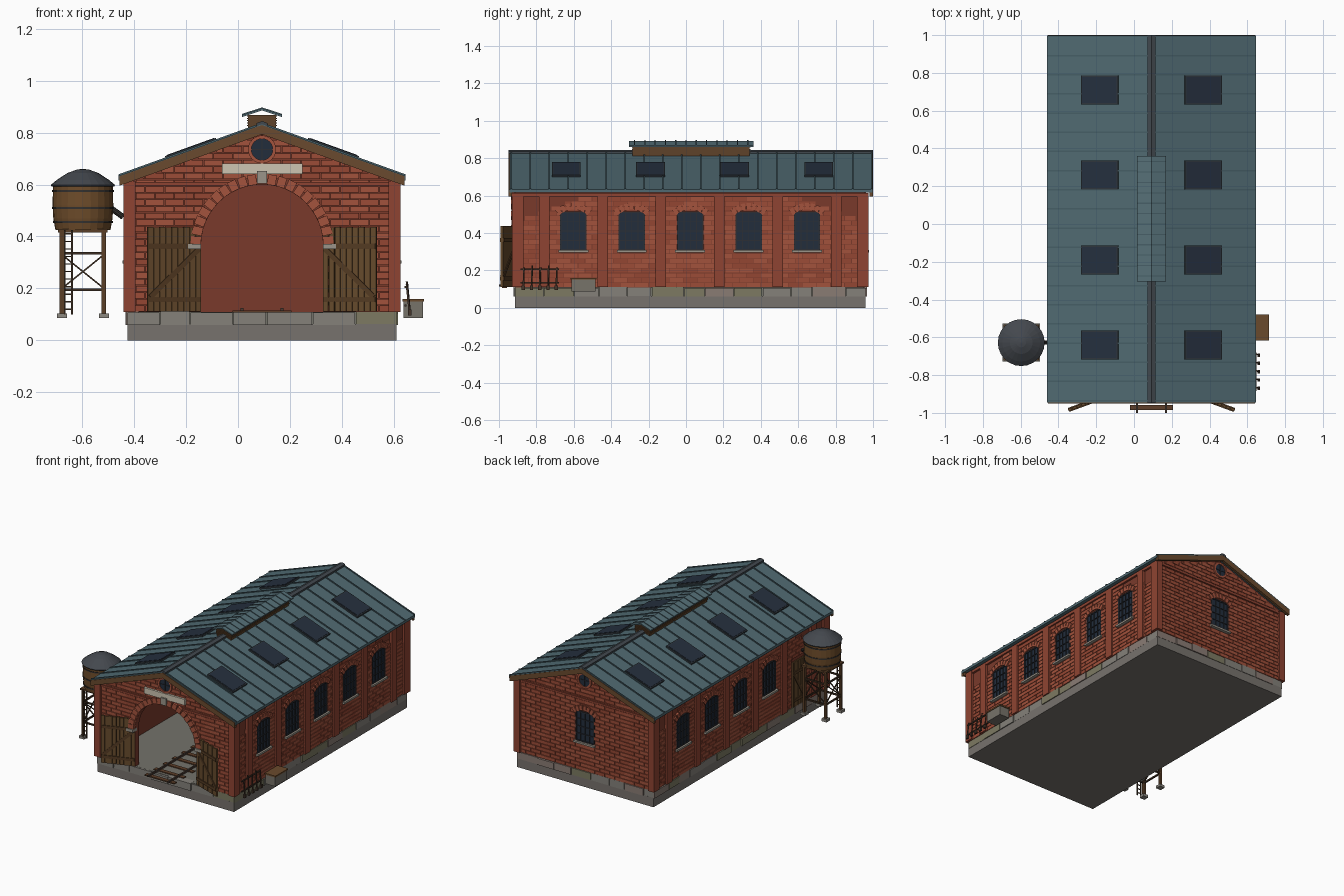
import bpy, bmesh, math, random
from mathutils import Matrix, Vector

if "Cube" in bpy.data.objects:
    bpy.data.objects.remove(bpy.data.objects["Cube"])

random.seed(4)
CX, CY = 0.0925, 0.0225            # building centre
I = Matrix.Identity(4)
T = lambda x, y, z: Matrix.Translation((x, y, z))
R = lambda deg, axis: Matrix.Rotation(math.radians(deg), 4, axis)
mats = {}

def finish(bm, name, col):
    if col not in mats:
        m = mats[col] = bpy.data.materials.new("paint_" + col)
        rgb = [int(col[i:i + 2], 16) / 255 for i in (0, 2, 4)]
        m.diffuse_color = [c / 12.92 if c < .04 else ((c + .055) / 1.055) ** 2.4 for c in rgb] + [1]
        m.use_nodes = True
        m.node_tree.nodes["Principled BSDF"].inputs["Base Color"].default_value = m.diffuse_color
    bmesh.ops.recalc_face_normals(bm, faces=bm.faces)
    me = bpy.data.meshes.new(name)
    bm.to_mesh(me)
    bm.free()
    me.materials.append(mats[col])
    bpy.context.collection.objects.link(bpy.data.objects.new(name, me))

def box(bm, x0, x1, y0, y1, z0, z1, M=I):
    S = Matrix.Diagonal((x1 - x0, y1 - y0, z1 - z0, 1))
    bmesh.ops.create_cube(bm, size=1, matrix=M @ T((x0 + x1) / 2, (y0 + y1) / 2, (z0 + z1) / 2) @ S)

def bar(bm, p, q, w, M=I, sides=0):
    p, q = Vector(p), Vector(q)
    d = q - p
    B = M @ Matrix.Translation((p + q) / 2) @ d.to_track_quat('Z', 'Y').to_matrix().to_4x4()
    if sides:
        bmesh.ops.create_cone(bm, cap_ends=True, segments=sides, radius1=w / 2, radius2=w / 2, depth=d.length, matrix=B)
    else:
        box(bm, -w / 2, w / 2, -w / 2, w / 2, -d.length / 2, d.length / 2, B)

def lathe(bm, pts, M, n=24):
    rings = [[bm.verts.new(M @ Vector((r * math.cos(k * math.tau / n), r * math.sin(k * math.tau / n), z)))
              for k in range(n)] for r, z in pts]
    for a, b in zip(rings, rings[1:]):
        for k in range(n):
            bm.faces.new((a[k], a[(k + 1) % n], b[(k + 1) % n], b[k]))
    bm.faces.new(rings[0])
    bm.faces.new(rings[-1])

def prism(bm, pts, y0, y1):        # x-z outline extruded along y
    f = bm.faces.new([bm.verts.new((CX + x, y0, z)) for x, z in pts])
    g = bmesh.ops.extrude_face_region(bm, geom=[f])
    bmesh.ops.translate(bm, vec=(0, y1 - y0, 0), verts=[v for v in g['geom'] if isinstance(v, bmesh.types.BMVert)])

def chevron(bm, half, ridge, thick, y0, y1, slope=.36):
    e = ridge - slope * half
    prism(bm, [(-half, e), (0, ridge), (half, e), (half, e - thick), (0, ridge - thick), (-half, e - thick)], y0, y1)

# wall frames: local x along the wall, local -y outward
FRONT, BACK = T(CX, -.912, 0), T(CX, .957, 0) @ R(180, 'Z')
RIGHT, LEFT = T(CX + .515, CY, 0) @ R(90, 'Z'), T(CX - .515, CY, 0) @ R(-90, 'Z')
SPRING, RAD = .365, .235

# foundation slab, floor and stone course
bm = bmesh.new()
box(bm, CX - .5175, CX + .5175, -.915, .96, 0, .064)
finish(bm, "foundation_slab", "77726d")
bm = bmesh.new()
box(bm, CX - .505, CX + .505, -.905, .95, .06, .109)
finish(bm, "floor", "74736a")
stones = [bmesh.new() for _ in range(3)]
for F, h in ((FRONT, .52), (BACK, .52), (RIGHT, .937), (LEFT, .937)):
    u = -h
    while u < h - .02:
        e = min(h, u + random.uniform(.11, .18))
        if h - e < .05:
            e = h
        box(random.choice(stones), u + .002, e - .002, -random.uniform(.002, .012), .04, .06, random.uniform(.105, .111), F)
        u = e
for s, c in zip(stones, ("85817a", "7d7a62", "8a7c74")):
    finish(s, "base_stones", c)

# wall shells
bm = bmesh.new()
arch = [(RAD * math.cos(math.pi - k * math.pi / 24), SPRING + RAD * math.sin(k * math.pi / 24)) for k in range(25)]
gable = [(.515, .109), (.515, .626), (0, .811), (-.515, .626), (-.515, .109)]
prism(bm, [(-RAD, .109)] + arch + [(RAD, .109)] + gable, -.912, -.872)
prism(bm, gable, .917, .957)
for F in (RIGHT, LEFT):
    box(bm, -.91, .91, 0, .04, .109, .62, F)
finish(bm, "walls", "7a3a2b")

# brick facing, cut around openings
tones = [bmesh.new() for _ in range(3)]
def bricks(F, half, top, holes):
    h, L, z, odd = .0255, .075, .111, 0
    while z + h < top:
        lim = min(half, (.812 - z - h) / .36)
        cuts = sorted(c for c in (f(z, z + h) for f in holes) if c)
        edges = [-lim] + [e for c in cuts for e in c] + [lim]
        n = int(half / L) + 2
        for k in range(-n, n):
            for a, b in zip(edges[::2], edges[1::2]):
                x0, x1 = max(a, (k + odd / 2) * L), min(b, (k + 1 + odd / 2) * L)
                if x1 - x0 > .008:
                    box(random.choice(tones), x0 + .0015, x1 - .0015, -.006, .002, z, z + h - .003, F)
        z, odd = z + h, 1 - odd

def rect(u, w, z0, z1):
    return lambda a, b: (u - w, u + w) if b > z0 and a < z1 else None

def arch_hole(a, b):
    r = RAD + .02
    d = r * r - max(0, a - SPRING) ** 2
    return (-math.sqrt(d), math.sqrt(d)) if d > 0 else None

bays = [(i - 2) * .3125 for i in range(5)]
bricks(FRONT, .49, .80, [arch_hole])
bricks(BACK, .49, .80, [rect(0, .068, .31, .51)])
bricks(RIGHT, .92, .60, [rect(u, .068, .31, .51) for u in bays])
bricks(LEFT, .92, .60, [rect(u, .068, .31, .51) for u in bays[:4]] + [rect(bays[4], .068, .1, .43)])
for t, c in zip(tones, ("9c4c37", "944632", "a2523c")):
    finish(t, "brick_facing", c)

# pilasters and cornice bands
bm = bmesh.new()
for sx in (-1, 1):
    for y0, y1 in ((-.931, -.87), (.915, .976)):
        x0, x1 = sorted((CX + sx * .487, CX + sx * .5325))
        box(bm, x0, x1, y0, y1, .11, .614)
for F in (RIGHT, LEFT):
    for i in range(6):
        box(bm, (i - 2.5) * .3125 - .028, (i - 2.5) * .3125 + .028, -.0175, .01, .11, .6, F)
    box(bm, -.93, .93, -.014, .01, .595, .615, F)
for F in (FRONT, BACK):
    box(bm, -.49, .49, -.012, .01, .597, .61, F) if F is BACK else [
        box(bm, *s, -.012, .01, .597, .61, F) for s in ((-.49, -.13), (.13, .49))]
finish(bm, "pilasters_and_cornice", "8f4432")

# windows: glass, bars, sill and flat brick arch
glass, bars, sills, heads = [bmesh.new() for _ in range(4)]
def window(F, u, z0=.31, z1=.51, w=.066):
    box(glass, u - w, u + w, -.003, .004, z0, z1, F)
    for k in range(5):
        x, z = u - w + k * w / 2, z0 + k * (z1 - z0) / 4
        t = .004 if k in (0, 4) else .002
        box(bars, x - t, x + t, -.009, 0, z0, z1, F)
        box(bars, u - w, u + w, -.009, 0, z - t, z + t, F)
    box(sills, u - .08, u + .08, -.022, 0, z0 - .015, z0 - .002, F)
    for k in range(-3, 4):
        box(heads, -.0115, .0115, -.014, 0, .105, .14, F @ T(u, 0, z1 - .09) @ R(k * 13, 'Y'))
for u in bays:
    window(RIGHT, u)
for u in bays[:4]:
    window(LEFT, u)
window(BACK, 0)
# round gable windows
for F in (FRONT, BACK):
    M = F @ T(0, 0, .735) @ R(90, 'X')
    lathe(heads, [(.054, 0), (.054, .016), (.041, .016), (.041, .008)], M)
    lathe(glass, [(.041, 0), (.041, .010)], M)
    box(bars, -.002, .002, -.013, 0, .695, .775, F)
    box(bars, -.04, .04, -.013, 0, .733, .737, F)
# main arch ring, imposts, keystone and sign
for k in range(21):
    a = -90 + (k + .5) * 180 / 21
    if k != 10:
        box(heads, -.0165, .0165, -.02 - .003 * (k % 2), .01, RAD, RAD + .04, FRONT @ T(0, 0, SPRING) @ R(a, 'Y'))
for s in (-1, 1):
    box(sills, s * .262 - .028, s * .262 + .028, -.028, .02, .351, .371, FRONT)
box(sills, -.02, .02, -.03, .01, .604, .652, FRONT)
finish(glass, "window_glass", "222d3c")
finish(bars, "window_bars", "2c2f35")
finish(sills, "sills_and_keystone", "9b958a")
finish(heads, "brick_arches", "a4533d")
bm = bmesh.new()
box(bm, -.155, .155, -.02, 0, .64, .681, FRONT)
finish(bm, "blank_sign_board", "cdc5b2")

# roof, seams, bargeboards, ridge cap
bm = bmesh.new()
chevron(bm, .5525, .832, .018, -.945, .997)
finish(bm, "roof", "506a72")
bm = bmesh.new()
for k in range(20):
    y = -.935 + k * .1015
    chevron(bm, .553, .838, .007, y - .004, y + .004)
for k in range(12):
    y = -.275 + k * .055
    chevron(bm, .077, .897, .006, y - .003, y + .003, .33)
finish(bm, "roof_seams", "465e66")
bm = bmesh.new()
for y0, y1 in ((-.95, -.93), (.982, 1.0)):
    chevron(bm, .548, .829, .036, y0, y1)
finish(bm, "bargeboards", "6a4a2e")
bm = bmesh.new()
chevron(bm, .021, .844, .012, -.948, 1.0)
finish(bm, "ridge_cap", "41484e")

# ridge vent
bm = bmesh.new()
box(bm, CX - .054, CX + .054, -.285, .34, .81, .868)
for k in range(5):
    box(bm, CX - .058, CX + .058, -.29, .345, .826 + k * .009, .830 + k * .009)
finish(bm, "ridge_vent_louvres", "5e4229")
bm = bmesh.new()
chevron(bm, .077, .893, .008, -.305, .36, .33)
finish(bm, "ridge_vent_roof", "567078")

# skylights
bm, gl = bmesh.new(), bmesh.new()
for s in (-1, 1):
    for y in (-.64, -.19, .26, .71):
        M = T(CX + s * .272, y, .832 - .36 * .272) @ R(s * math.degrees(math.atan(.36)), 'Y')
        box(bm, -.104, .104, -.077, .077, -.005, .011, M)
        box(gl, -.096, .096, -.069, .069, 0, .013, M)
finish(bm, "skylight_frames", "2f363c")
finish(gl, "skylight_glass", "252f3e")

# open doors and side door
planks, braces = bmesh.new(), bmesh.new()
def door(M, w, z0, z1):
    n = 9
    for k in range(n):
        box(planks, k * w / n + .0012, (k + 1) * w / n - .0012, -.006, .006, z0, z1 - .003 * (k % 2), M)
    for z in (z0 + .045, z1 - .075):
        box(braces, .004, w - .004, -.011, .011, z - .01, z + .01, M)
    bar(braces, (w - .01, 0, z0 + .055), (.01, 0, z1 - .085), .02, M)
door(T(CX - RAD, -.91, 0) @ R(200, 'Z'), .22, .112, .437)
door(T(CX + RAD, -.91, 0) @ R(-20, 'Z'), .22, .112, .437)
door(LEFT @ T(bays[4] - .062, -.006, 0), .124, .112, .42)
finish(planks, "door_planks", "664a2c")
finish(braces, "door_braces", "533a22")

# railway track
bm = bmesh.new()
for k in range(18):
    box(bm, CX - .113, CX + .113, -.985 + k * .1, -.957 + k * .1, .107, .115)
finish(bm, "track_sleepers", "5e3f29")
bm = bmesh.new()
for s in (-1, 1):
    box(bm, CX + s * .077 - .005, CX + s * .077 + .005, -1, .85, .113, .125)
finish(bm, "rails", "4a3c34")

# water tower
W = T(-.597, -.628, 0)
bm = bmesh.new()
lathe(bm, [(.106, .425), (.114, .47), (.117, .52), (.115, .598)], W)
finish(bm, "tank_barrel", "6e4c2a")
bm = bmesh.new()
for z, r in ((.455, .115), (.51, .119), (.575, .119)):
    lathe(bm, [(r, z - .004), (r, z + .004)], W)
bar(bm, (.1, 0, .515), (.155, 0, .475), .022, W, 10)
finish(bm, "tank_hoops_and_spout", "33302e")
bm = bmesh.new()
lathe(bm, [(.12, .592), (.124, .598), (.1, .618), (.06, .644), (.025, .657), (.004, .66)], W)
finish(bm, "tank_roof", "44484e")
legs, feet, ties = bmesh.new(), bmesh.new(), bmesh.new()
c = .081
for k in range(4):
    M = W @ R(90 * k, 'Z')
    bar(legs, (c, c, .1), (c, c, .425), .017, M)
    box(feet, c - .019, c + .019, c - .019, c + .019, .086, .104, M)
    for z in (.195, .335):
        bar(ties, (-c, c, z), (c, c, z), .010, M)
    for s in (-1, 1):
        bar(ties, (-s * c, c, .2), (s * c, c, .33), .006, M)
box(legs, -.095, .095, -.095, .095, .416, .428, W)
for x in (-.07, -.042):            # ladder
    bar(ties, (x, -.1, .1), (x, -.1, .425), .006, W)
for k in range(11):
    bar(ties, (-.07, -.1, .12 + k * .029), (-.042, -.1, .12 + k * .029), .005, W)
finish(legs, "tower_legs", "5a3f27")
finish(feet, "tower_feet", "8c8880")
finish(ties, "tower_braces_and_ladder", "3f2f22")

# crate and tool rack by the right wall
bm = bmesh.new()
box(bm, .637, .712, -.613, -.483, .086, .152)
finish(bm, "crate", "77736a")
bm = bmesh.new()
box(bm, .634, .716, -.617, -.478, .150, .16)
finish(bm, "crate_lid", "6a4a2c")
bm = bmesh.new()
for z in (.135, .205):
    bar(bm, (.645, -.885, z), (.645, -.68, z), .008)
for k in range(5):
    y = -.87 + k * .044
    bar(bm, (.662, y, .1), (.65, y + .004, .215 + .012 * (k % 2)), .007)
    box(bm, .655, .668, y - .009, y + .009, .095, .118)
finish(bm, "tool_rack", "45352a")
